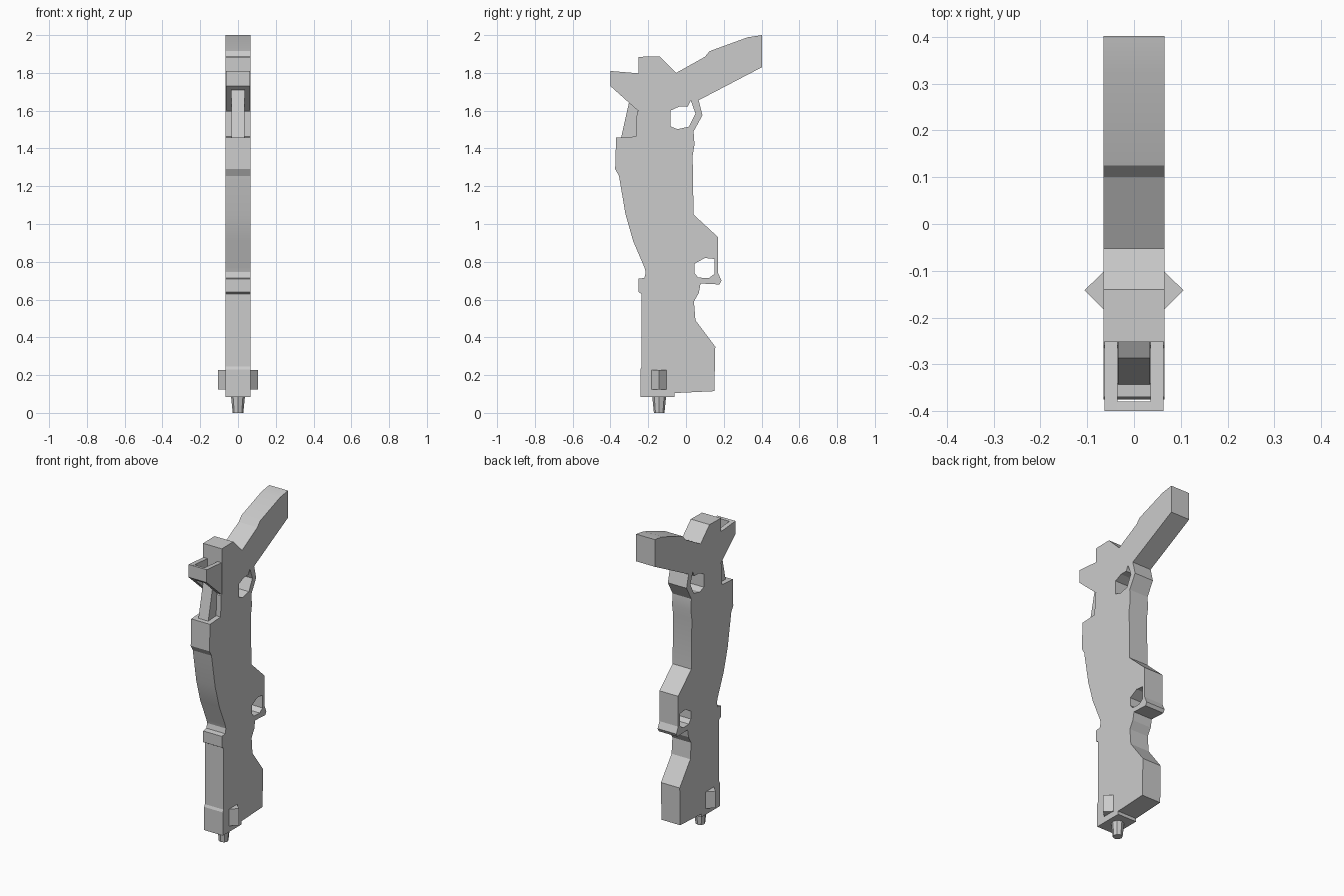
import bpy, bmesh, math

if "Cube" in bpy.data.objects:
    bpy.data.objects.remove(bpy.data.objects["Cube"])

HALF = 0.065  # half thickness of the body


def plate(name, outline, half, holes=(), centre_x=0.0):
    """Extrude a (y, z) outline with optional holes along x."""
    bm = bmesh.new()
    edges = []
    for loop in (outline, *holes):
        vs = [bm.verts.new((centre_x - half, y, z)) for y, z in loop]
        edges += [bm.edges.new((vs[i - 1], vs[i])) for i in range(len(vs))]
    bmesh.ops.triangle_fill(bm, edges=edges, use_beauty=True)
    ext = bmesh.ops.extrude_face_region(bm, geom=bm.faces[:], use_keep_orig=True)
    moved = [g for g in ext["geom"] if isinstance(g, bmesh.types.BMVert)]
    bmesh.ops.translate(bm, verts=moved, vec=(2 * half, 0, 0))
    return finish(name, bm)


def finish(name, bm):
    bmesh.ops.recalc_face_normals(bm, faces=bm.faces[:])
    mesh = bpy.data.meshes.new(name)
    bm.to_mesh(mesh)
    bm.free()
    ob = bpy.data.objects.new(name, mesh)
    bpy.context.collection.objects.link(ob)
    bpy.ops.object.select_all(action='DESELECT')
    ob.select_set(True)
    bpy.context.view_layer.objects.active = ob
    bpy.ops.object.shade_smooth_by_angle(angle=math.radians(16))
    return ob


# Main body silhouette, counter-clockwise from the bottom front
body = [(-.242, .085), (-.06, .085), (-.06, .105), (.15, .115), (.155, .35),
        (.05, .49), (.042, .59), (.068, .635), (.077, .685), (.178, .68),
        (.188, .70), (.17, .74), (.17, .93), (.04, 1.05), (.035, 1.36),
        (.045, 1.42), (.04, 1.49), (.087, 1.575), (.067, 1.655), (.402, 1.83),
        (.402, 2.0), (.325, 1.988), (.125, 1.915), (.10, 1.885), (-.052, 1.80),
        (-.14, 1.887), (-.252, 1.885), (-.252, 1.60), (-.26, 1.595),
        (-.265, 1.463), (-.37, 1.457), (-.375, 1.29), (-.355, 1.255),
        (-.32, 1.05), (-.28, .91), (-.22, .77), (-.213, .745), (-.22, .715),
        (-.252, .71), (-.252, .64), (-.235, .63), (-.235, .245), (-.242, .23)]
upper_hole = [(-.083, 1.60), (-.035, 1.622), (.01, 1.622), (.025, 1.655),
              (.05, 1.585), (.015, 1.515), (-.045, 1.502), (-.083, 1.517)]
lower_hole = [(.045, .79), (.10, .82), (.15, .815), (.15, .735),
              (.122, .714), (.065, .716), (.045, .74)]
plate("body", body, HALF, (upper_hole, lower_hole))

# Open frame at the upper front: two side cheeks and a front bar
cheek = [(-.40, 1.81), (-.40, 1.73), (-.255, 1.60), (-.245, 1.60), (-.245, 1.797)]
for side, label in ((-1, "left"), (1, "right")):
    plate(f"frame_cheek_{label}", cheek, .014, centre_x=side * .049)
plate("frame_front_bar", [(-.40, 1.81), (-.40, 1.73), (-.38, 1.712), (-.38, 1.808)], .0355)

# Slanted strut standing on the shelf inside the frame
plate("frame_strut", [(-.345, 1.45), (-.287, 1.71), (-.245, 1.735), (-.245, 1.45)], .034)

# Diamond lug passing through the nose, showing as a wedge on each side
bm = bmesh.new()
ring = [bm.verts.new((x, y, .123)) for x, y in
        ((-.106, -.142), (-.064, -.184), (.064, -.184),
         (.106, -.142), (.064, -.101), (-.064, -.101))]
face = bm.faces.new(ring)
ext = bmesh.ops.extrude_face_region(bm, geom=[face], use_keep_orig=True)
bmesh.ops.translate(bm, verts=[g for g in ext["geom"] if isinstance(g, bmesh.types.BMVert)],
                    vec=(0, 0, .105))
finish("side_lugs", bm)

# Tapered pin at the bottom
bm = bmesh.new()
ends = bmesh.ops.create_cone(bm, cap_ends=True, segments=8, radius1=.028, radius2=.037, depth=.09)
bmesh.ops.translate(bm, verts=ends["verts"], vec=(0, -.142, .045))
finish("bottom_pin", bm)
